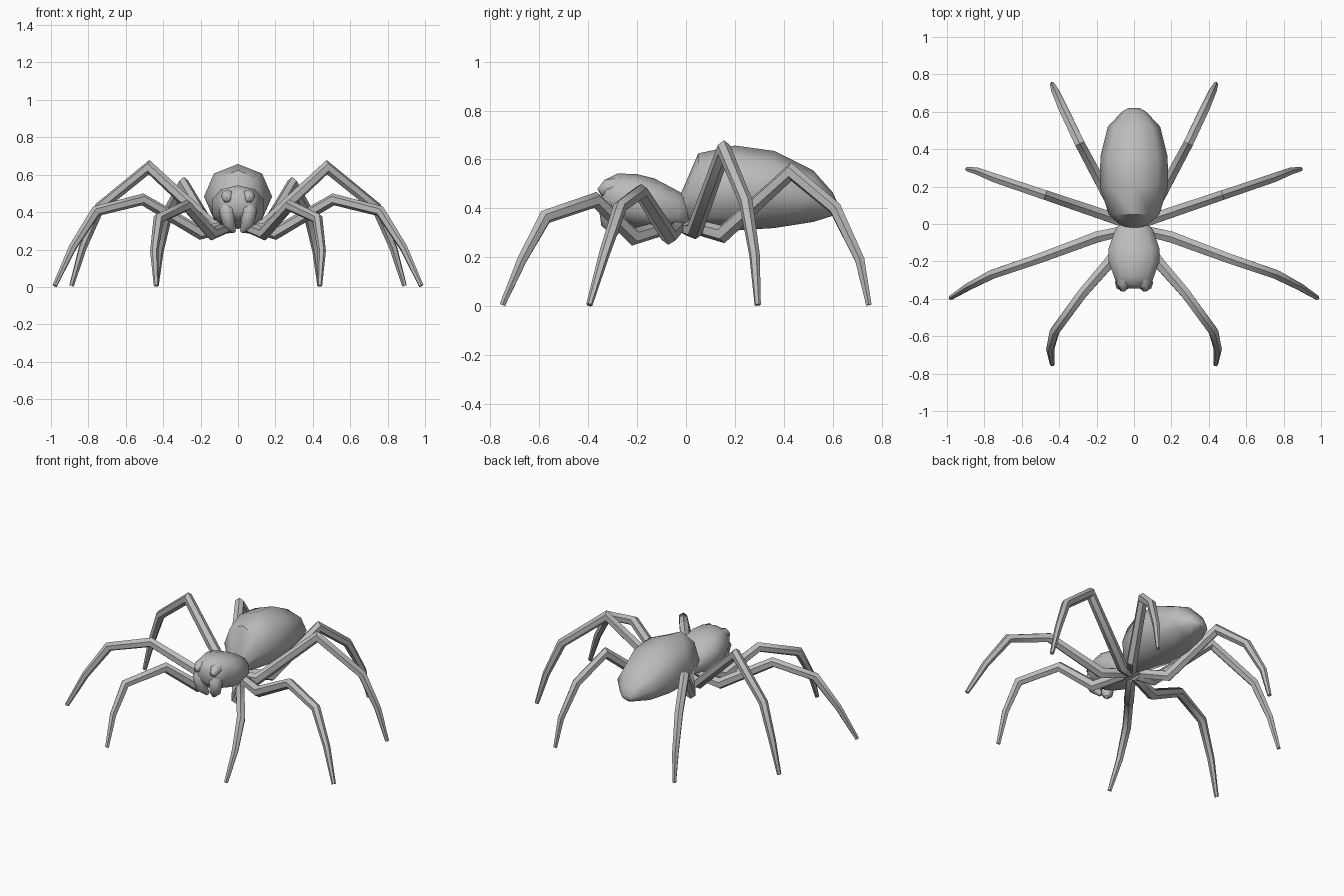
import bpy, bmesh, math
from mathutils import Vector

if "Cube" in bpy.data.objects:
    bpy.data.objects.remove(bpy.data.objects["Cube"])

grey = bpy.data.materials.new("spider_grey")
grey.diffuse_color = (0.5, 0.5, 0.5, 1)
grey.use_nodes = True
grey.node_tree.nodes["Principled BSDF"].inputs["Base Color"].default_value = grey.diffuse_color


def loft(name, rings, angle=50):
    """Skin a list of equal rings, close both ends and shade smooth."""
    bm = bmesh.new()
    loops = [[bm.verts.new(p) for p in ring] for ring in rings]
    n = len(loops[0])
    for a, b in zip(loops, loops[1:]):
        for i in range(n):
            j = (i + 1) % n
            bm.faces.new((a[i], a[j], b[j], b[i]))
    bm.faces.new(loops[0])
    bm.faces.new(loops[-1])
    bmesh.ops.recalc_face_normals(bm, faces=bm.faces)
    mesh = bpy.data.meshes.new(name)
    bm.to_mesh(mesh)
    bm.free()
    mesh.materials.append(grey)
    obj = bpy.data.objects.new(name, mesh)
    bpy.context.collection.objects.link(obj)
    bpy.ops.object.select_all(action='DESELECT')
    obj.select_set(True)
    bpy.context.view_layer.objects.active = obj
    bpy.ops.object.shade_smooth_by_angle(angle=math.radians(angle))
    return obj


def body(name, sections, sides, power=1.0):
    """Rings along y: (y, half width, bottom z, top z)."""
    rings = []
    for y, w, lo, hi in sections:
        ring = []
        for i in range(sides):
            t = math.tau * i / sides + math.pi / 2
            c, s = math.cos(t), math.sin(t)
            x = math.copysign(abs(c) ** power, c)
            z = math.copysign(abs(s) ** power, s)
            ring.append((w * x, y, (lo + hi) / 2 + z * (hi - lo) / 2))
        rings.append(ring)
    return loft(name, rings)


def limb(name, points, radii, sides=6, angle=50):
    """Tapered tube whose rings are mitred at every joint."""
    pts = [Vector(p) for p in points]
    rings = []
    for i, (p, r) in enumerate(zip(pts, radii)):
        d_in = (p - pts[max(i - 1, 0)]).normalized()
        d_out = (pts[min(i + 1, len(pts) - 1)] - p).normalized()
        t = (d_in + d_out).normalized()
        u = t.cross(Vector((-pts[-1].y, pts[-1].x, 0)).normalized())
        u.normalize()
        v = t.cross(u)
        stretch = 1 / max(t.dot(d_out if i < len(pts) - 1 else d_in), 0.75)
        rings.append([p + u * r * stretch * math.cos(a) + v * r * math.sin(a)
                      for a in (math.tau * k / sides for k in range(sides))])
    return loft(name, rings, angle)


def mirror_x(points):
    return [(-x, y, z) for x, y, z in points]


# Abdomen
body("abdomen", [
    (-0.03, 0.05, 0.34, 0.44), (0.05, 0.135, 0.32, 0.625),
    (0.20, 0.182, 0.31, 0.657), (0.36, 0.18, 0.32, 0.635),
    (0.52, 0.14, 0.345, 0.555), (0.60, 0.065, 0.37, 0.465),
    (0.62, 0.03, 0.385, 0.42)], 8)

# Head and thorax in one shell
body("head_thorax", [
    (0.02, 0.06, 0.33, 0.44), (-0.03, 0.105, 0.315, 0.47),
    (-0.13, 0.142, 0.31, 0.523), (-0.20, 0.142, 0.32, 0.54),
    (-0.28, 0.112, 0.34, 0.543), (-0.325, 0.095, 0.37, 0.52),
    (-0.345, 0.06, 0.40, 0.49)], 10, 0.85)

# Leg paths from hip to foot
legs = {
    "front_leg": [(0.03, -0.06, 0.33), (0.14, -0.215, 0.285), (0.275, -0.37, 0.435),
                  (0.425, -0.575, 0.365), (0.448, -0.67, 0.19), (0.437, -0.75, 0.006)],
    "second_leg": [(0.03, -0.03, 0.33), (0.20, -0.07, 0.288), (0.51, -0.185, 0.468),
                   (0.76, -0.27, 0.405), (0.885, -0.335, 0.21), (0.98, -0.395, 0.006)],
    "third_leg": [(0.03, 0.0, 0.32), (0.12, 0.035, 0.31), (0.475, 0.155, 0.64),
                  (0.74, 0.245, 0.425), (0.83, 0.28, 0.21), (0.89, 0.293, 0.006)],
    "rear_leg": [(0.03, 0.02, 0.33), (0.14, 0.15, 0.295), (0.29, 0.43, 0.55),
                 (0.375, 0.61, 0.40), (0.42, 0.71, 0.19), (0.437, 0.747, 0.006)],
}
radii = (0.03, 0.034, 0.03, 0.028, 0.022, 0.013)

# Jaws and eye bumps
jaw = [(0.055, -0.29, 0.46), (0.06, -0.315, 0.41), (0.05, -0.31, 0.34), (0.022, -0.285, 0.295)]
eye = [(0.052, -0.27, 0.49), (0.057, -0.32, 0.485), (0.06, -0.352, 0.465)]

for side, place in (("right", list), ("left", mirror_x)):
    for name, path in legs.items():
        limb(side + "_" + name, place(path), radii)
    limb(side + "_jaw", place(jaw), (0.03, 0.043, 0.036, 0.012), 8)
    limb(side + "_eye_bump", place(eye), (0.035, 0.035, 0.018), 8, 70)
